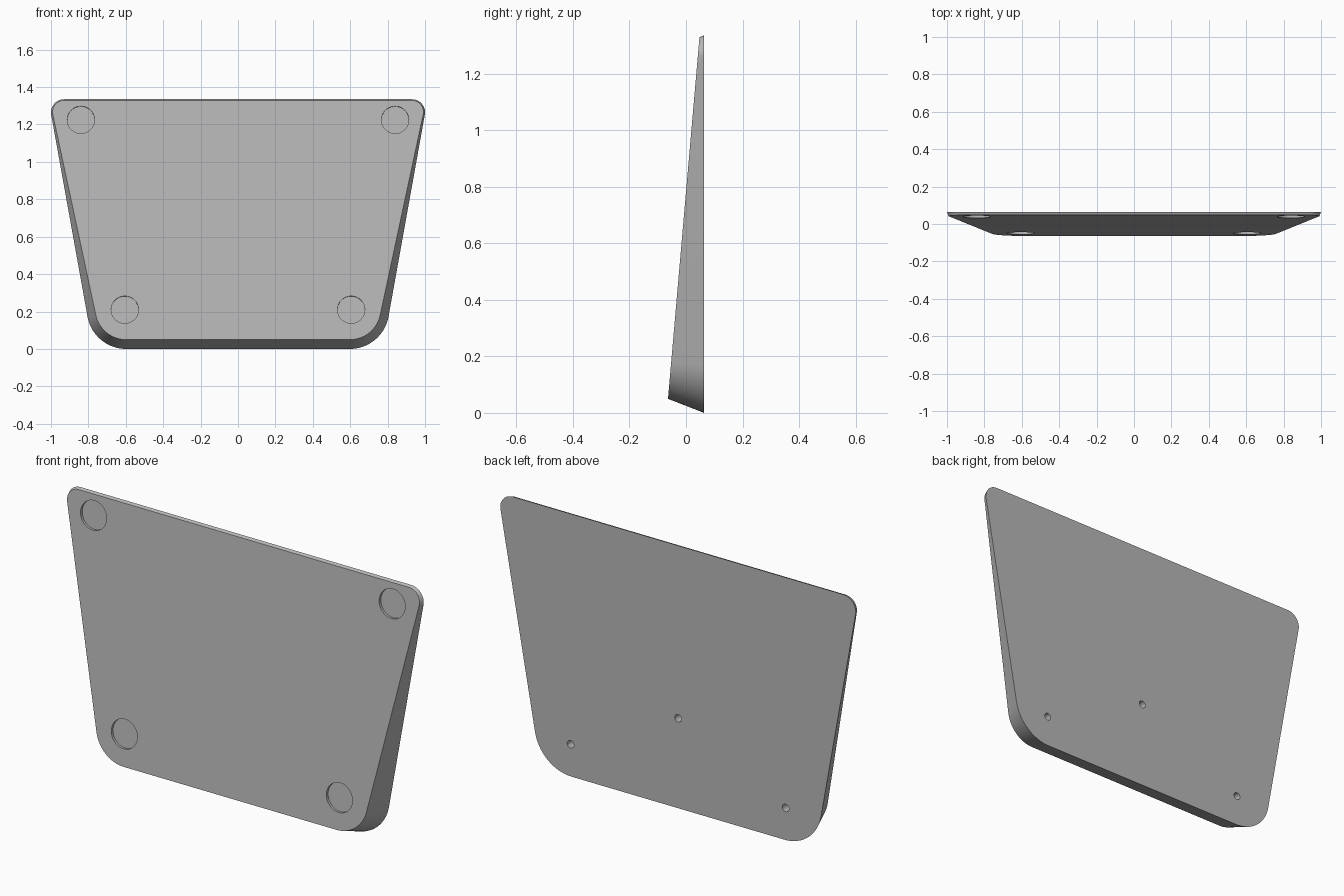
import bpy, bmesh
from math import sin, cos, pi, radians, atan
from mathutils import Matrix, Vector

cube = bpy.data.objects.get("Cube")
if cube:
    bpy.data.objects.remove(cube, do_unlink=True)

BACK_Y = 0.064
DRAFT = 0.39           # inward slope of the rim
LEAN = 0.087           # slope of the front face
THICK = 0.132          # thickness extrapolated to z = 0
SIDE = radians(-10.2)  # direction the side edge faces

grey = bpy.data.materials.new("plain_grey")
grey.use_nodes = True
grey.diffuse_color = (0.48, 0.48, 0.48, 1)
grey.node_tree.nodes["Principled BSDF"].inputs["Base Color"].default_value = grey.diffuse_color


def thickness(z):
    return THICK - LEAN * z


def make_object(name, bm):
    bmesh.ops.recalc_face_normals(bm, faces=bm.faces)
    mesh = bpy.data.meshes.new(name)
    bm.to_mesh(mesh)
    bm.free()
    mesh.materials.append(grey)
    obj = bpy.data.objects.new(name, mesh)
    bpy.context.collection.objects.link(obj)
    return obj


def arc(cx, cz, r, start, end, steps):
    """Points of a rounded corner with their outward normals."""
    result = []
    for i in range(steps + 1):
        a = start + (end - start) * i / steps
        n = Vector((cos(a), sin(a)))
        result.append((Vector((cx, cz)) + n * r, n))
    return result


# Rounded trapezoid outline: one half, then its mirror
half = arc(0.598, 0.21, 0.21, -pi / 2, SIDE, 20) + arc(0.93, 1.265, 0.07, SIDE, pi / 2, 16)
flip = Vector((-1, 1))
outline = half + [(p * flip, n * flip) for p, n in reversed(half)]

# Wedge plate with a drafted rim
bm = bmesh.new()
back, front = [], []
for p, n in outline:
    inset = DRAFT * thickness(p.y) / (1 - DRAFT * LEAN * n.y)
    q = p - n * inset
    back.append(bm.verts.new((p.x, BACK_Y, p.y)))
    front.append(bm.verts.new((q.x, BACK_Y - thickness(q.y), q.y)))
bm.faces.new(back)
bm.faces.new(front)
for i in range(len(back)):
    j = (i + 1) % len(back)
    bm.faces.new((back[i], back[j], front[j], front[i]))
plate = make_object("wedge_plate", bm)


def cut_round(x, y, z, radius, depth, tilt, sides):
    """Cut a blind round pocket centred on the surface point."""
    bm = bmesh.new()
    turn = Matrix.Translation((x, y, z)) @ Matrix.Rotation(pi / 2 + tilt, 4, 'X')
    bmesh.ops.create_cone(bm, cap_ends=True, segments=sides, radius1=radius,
                          radius2=radius, depth=depth * 2, matrix=turn)
    cutter = make_object("pocket_cutter", bm)
    cutter.hide_render = True
    mod = plate.modifiers.new("pocket", 'BOOLEAN')
    mod.operation = 'DIFFERENCE'
    mod.solver = 'EXACT'
    mod.object = cutter
    bpy.ops.object.modifier_apply(modifier=mod.name)
    bpy.data.objects.remove(cutter, do_unlink=True)


bpy.context.view_layer.objects.active = plate
plate.select_set(True)

# Shallow foot recesses on the leaning front
for x, z in ((0.605, 0.21), (0.84, 1.225)):
    for side in (-1, 1):
        cut_round(side * x, BACK_Y - thickness(z), z, 0.073, 0.014, -atan(LEAN), 48)

# Screw holes in the flat back
for x, z in ((-0.605, 0.163), (0.605, 0.163), (0, 0.457)):
    cut_round(x, BACK_Y, z, 0.019, 0.05, 0, 24)

bpy.ops.object.shade_smooth_by_angle(angle=radians(20))
